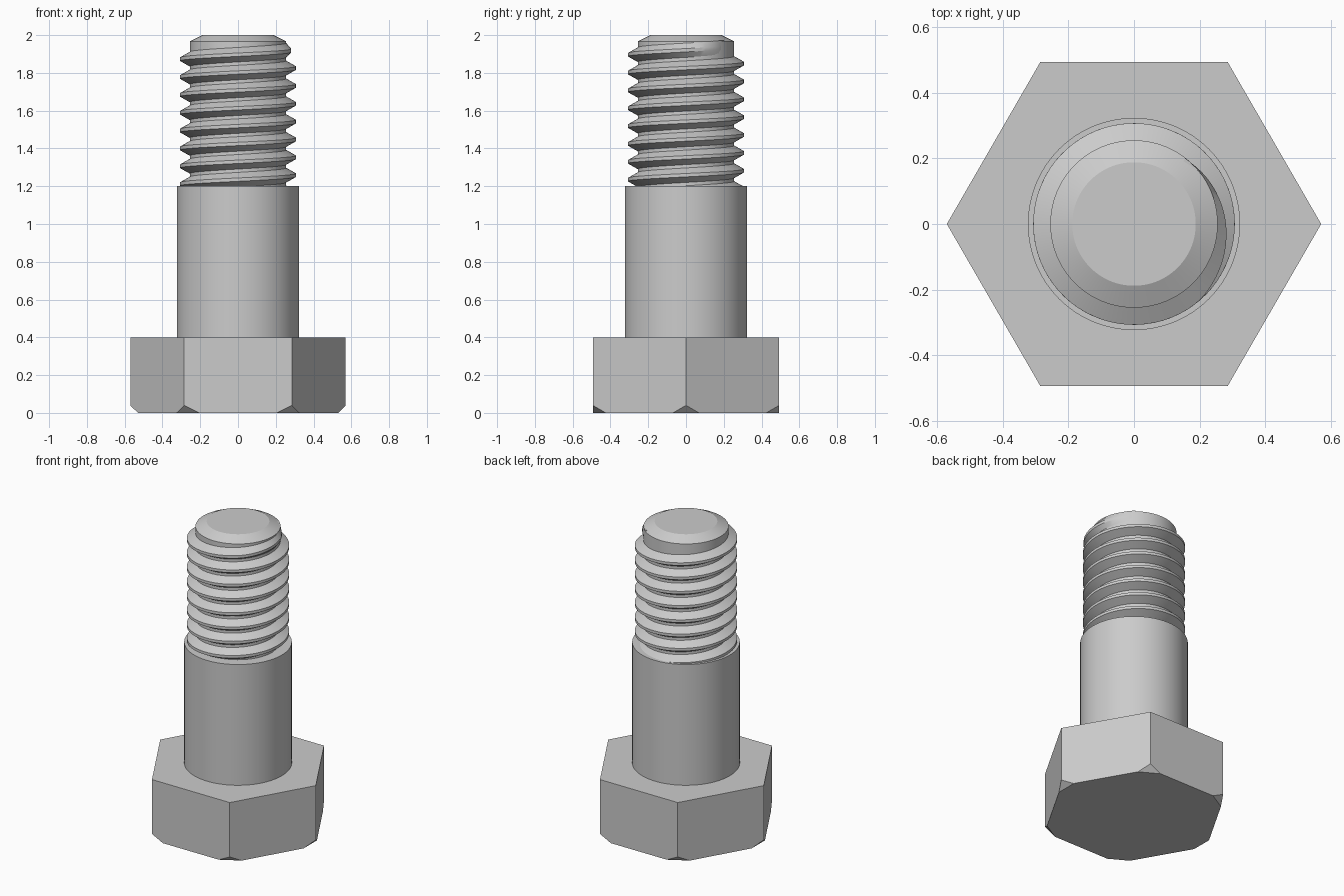
import bpy, bmesh
from math import cos, sin, pi, radians
from mathutils import Vector

cube = bpy.data.objects.get("Cube")
if cube:
    bpy.data.objects.remove(cube, do_unlink=True)

# One plain steel colour
STEEL = (0.6, 0.6, 0.6, 1.0)
steel = bpy.data.materials.new("steel_grey")
steel.use_nodes = True
steel.diffuse_color = STEEL
steel.node_tree.nodes["Principled BSDF"].inputs["Base Color"].default_value = STEEL

HEAD_RADIUS, HEAD_TOP = 0.57, 0.4
SHANK_RADIUS, SHANK_TOP = 0.323, 1.2
ROOT_RADIUS, CREST_RADIUS = 0.255, 0.307
PITCH = 0.0945
SEGMENTS = 96


def finish(name, bm, smooth=True):
    """Turn a bmesh into a named, shaded object."""
    bmesh.ops.recalc_face_normals(bm, faces=bm.faces)
    mesh = bpy.data.meshes.new(name)
    bm.to_mesh(mesh)
    bm.free()
    mesh.materials.append(steel)
    obj = bpy.data.objects.new(name, mesh)
    bpy.context.collection.objects.link(obj)
    if smooth:
        bpy.ops.object.select_all(action='DESELECT')
        obj.select_set(True)
        bpy.context.view_layer.objects.active = obj
        bpy.ops.object.shade_smooth_by_angle(angle=radians(25))
    return obj


def bridge(bm, a, b):
    """Join two closed rings of vertices with quads."""
    for i in range(len(a)):
        j = (i + 1) % len(a)
        bm.faces.new((a[i], a[j], b[j], b[i]))


def lathe(name, profile):
    """Solid of revolution from (radius, height) pairs, capped at both ends."""
    bm = bmesh.new()
    angles = [2 * pi * i / SEGMENTS for i in range(SEGMENTS)]
    rings = [[bm.verts.new((r * cos(a), r * sin(a), z)) for a in angles]
             for r, z in profile]
    for low, high in zip(rings, rings[1:]):
        bridge(bm, low, high)
    bm.faces.new(rings[0])
    bm.faces.new(rings[-1])
    return finish(name, bm)


# Hexagonal head with its lower corners sliced off
bm = bmesh.new()
corners = [Vector((cos(k * pi / 3), sin(k * pi / 3), 0)) for k in range(6)]
bottom = [bm.verts.new(c * HEAD_RADIUS) for c in corners]
top = [bm.verts.new(c * HEAD_RADIUS + Vector((0, 0, HEAD_TOP))) for c in corners]
bridge(bm, bottom, top)
bm.faces.new(bottom)
bm.faces.new(top)
for c in corners:
    cut = bmesh.ops.bisect_plane(
        bm, geom=bm.verts[:] + bm.edges[:] + bm.faces[:],
        plane_co=c * 0.53, plane_no=c - Vector((0, 0, 1)), clear_outer=True)
    edges = [e for e in cut["geom_cut"] if isinstance(e, bmesh.types.BMEdge)]
    bmesh.ops.holes_fill(bm, edges=edges, sides=0)
finish("hex_head", bm, smooth=False)

# Plain shank and the chamfered core of the threaded end
lathe("shank", [(SHANK_RADIUS, HEAD_TOP - 0.02), (SHANK_RADIUS, SHANK_TOP)])
lathe("threaded_core", [(ROOT_RADIUS, SHANK_TOP - 0.05), (ROOT_RADIUS, 1.967), (0.188, 2.0)])

# Right-hand helical thread, starting inside the shank and fading out at the top
bm = bmesh.new()
TURNS = 8
STEPS = 72
start_z = 1.92 - TURNS * PITCH
end_angle = TURNS * 2 * pi + radians(52)
fade_angle = TURNS * 2 * pi - radians(50)
count = int(end_angle / (2 * pi) * STEPS)
sections = []
for i in range(count + 1):
    a = end_angle * i / count
    fade = max(0.0, (a - fade_angle) / (end_angle - fade_angle))
    crest = CREST_RADIUS + (ROOT_RADIUS - 0.003 - CREST_RADIUS) * fade
    z = start_z + PITCH * a / (2 * pi)
    section = [(ROOT_RADIUS - 0.012, -0.039), (ROOT_RADIUS - 0.001, -0.039),
               (crest, -0.009), (crest, 0.009),
               (ROOT_RADIUS - 0.001, 0.039), (ROOT_RADIUS - 0.012, 0.039)]
    sections.append([bm.verts.new((r * cos(a), r * sin(a), z + dz)) for r, dz in section])
for s, t in zip(sections, sections[1:]):
    bridge(bm, s, t)
bm.faces.new(sections[0])
bm.faces.new(sections[-1])
finish("thread", bm)
